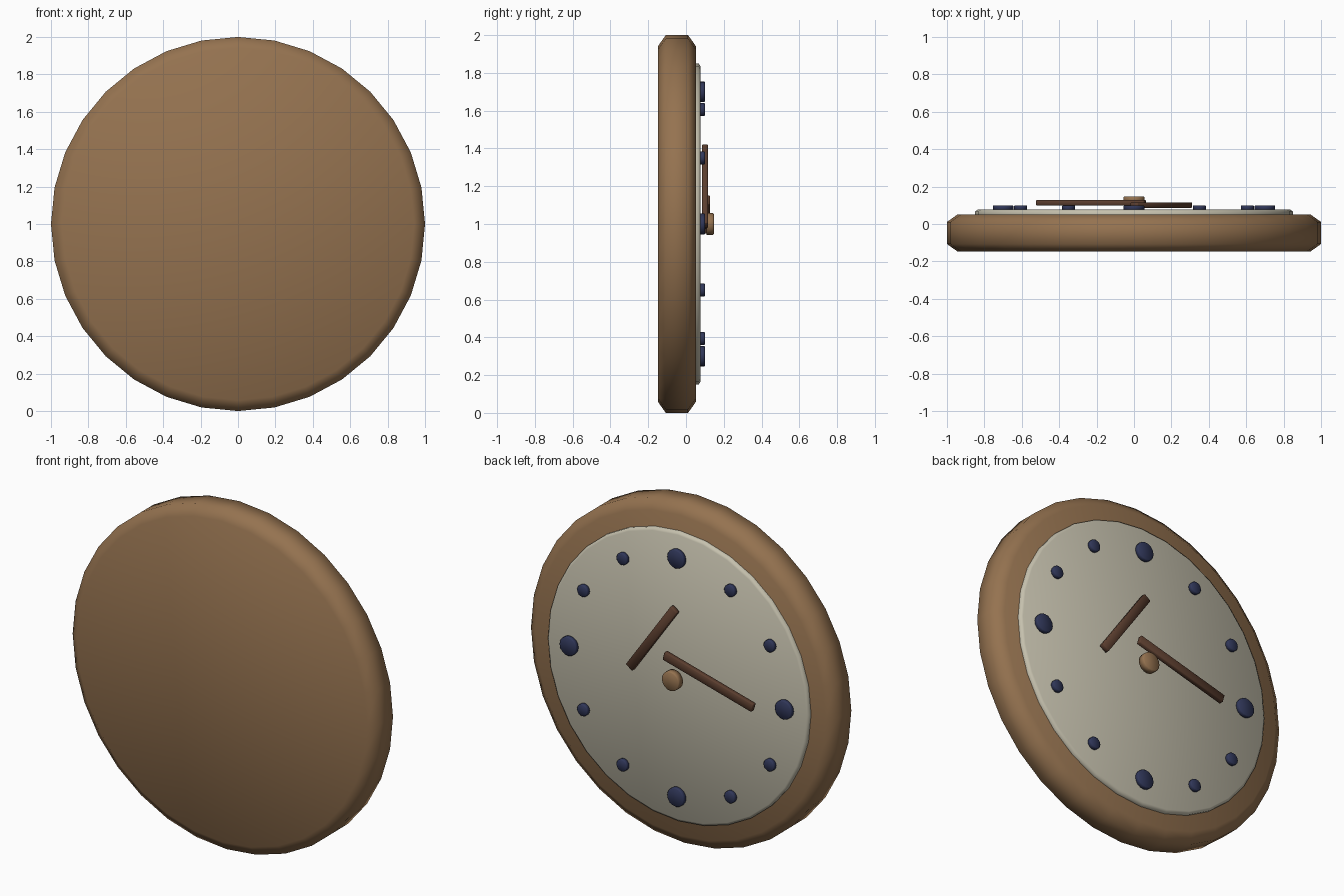
import bpy, bmesh, math
from mathutils import Matrix

if "Cube" in bpy.data.objects:
    bpy.data.objects.remove(bpy.data.objects["Cube"])


def material(name, rgb):
    m = bpy.data.materials.new(name)
    m.diffuse_color = (*rgb, 1)
    m.use_nodes = True
    m.node_tree.nodes["Principled BSDF"].inputs["Base Color"].default_value = m.diffuse_color
    return m


WOOD = material("warm_wood", (0.30, 0.17, 0.08))
CREAM = material("pale_cream", (0.56, 0.53, 0.42))
NAVY = material("dark_navy", (0.030, 0.038, 0.10))
DARK = material("dark_wood", (0.105, 0.048, 0.028))


def finish(bm, name, mat):
    bmesh.ops.recalc_face_normals(bm, faces=bm.faces)
    for f in bm.faces:
        f.smooth = True
    me = bpy.data.meshes.new(name)
    bm.to_mesh(me)
    bm.free()
    me.materials.append(mat)
    ob = bpy.data.objects.new(name, me)
    bpy.context.collection.objects.link(ob)
    return ob


def disc(name, mat, profile, sides, x=0, z=1):
    """Turned disc around the y axis from (radius, y) points, capped at both ends."""
    bm = bmesh.new()
    rings = []
    for r, y in profile:
        rings.append([bm.verts.new((x + r * math.cos(2 * math.pi * i / sides), y,
                                    z + r * math.sin(2 * math.pi * i / sides)))
                      for i in range(sides)])
    for a, b in zip(rings, rings[1:]):
        for i in range(sides):
            j = (i + 1) % sides
            bm.faces.new((a[i], a[j], b[j], b[i]))
    bm.faces.new(rings[0])
    bm.faces.new(rings[-1])
    return finish(bm, name, mat)


def hand(name, x, z, length, y0, y1, degrees):
    """Flat bar lying on the dial, turned about y."""
    bm = bmesh.new()
    mat = (Matrix.Translation((x, (y0 + y1) / 2, z))
           @ Matrix.Rotation(math.radians(degrees), 4, 'Y')
           @ Matrix.Diagonal((length, y1 - y0, 0.05, 1)))
    bmesh.ops.create_cube(bm, size=1, matrix=mat)
    bmesh.ops.bevel(bm, geom=bm.edges[:], offset=0.004, segments=1, affect='EDGES')
    return finish(bm, name, DARK)


# Case and dial
disc("clock_case", WOOD, [(0.942, -0.148), (1, -0.107), (1, 0.011), (0.942, 0.052)], 32)
disc("dial", CREAM, [(0.85, 0.03), (0.85, 0.067), (0.835, 0.077)], 32)

# Hour markers, larger at the quarters
for h in range(12):
    a = math.radians(30 * h)
    r = 0.055 if h % 3 == 0 else 0.035
    disc(f"hour_marker_{h}", NAVY, [(r, 0.07), (r, 0.096), (r - 0.004, 0.1)], 16,
         0.7 * math.sin(a), 1 + 0.7 * math.cos(a))

# Hands and centre knob
hand("long_hand", -0.23, 1.05, 0.598, 0.099, 0.128, -15)
hand("short_hand", 0.146, 1.2, 0.51, 0.086, 0.116, 55)
disc("centre_knob", WOOD, [(0.057, 0.108), (0.057, 0.143), (0.052, 0.148)], 16)
